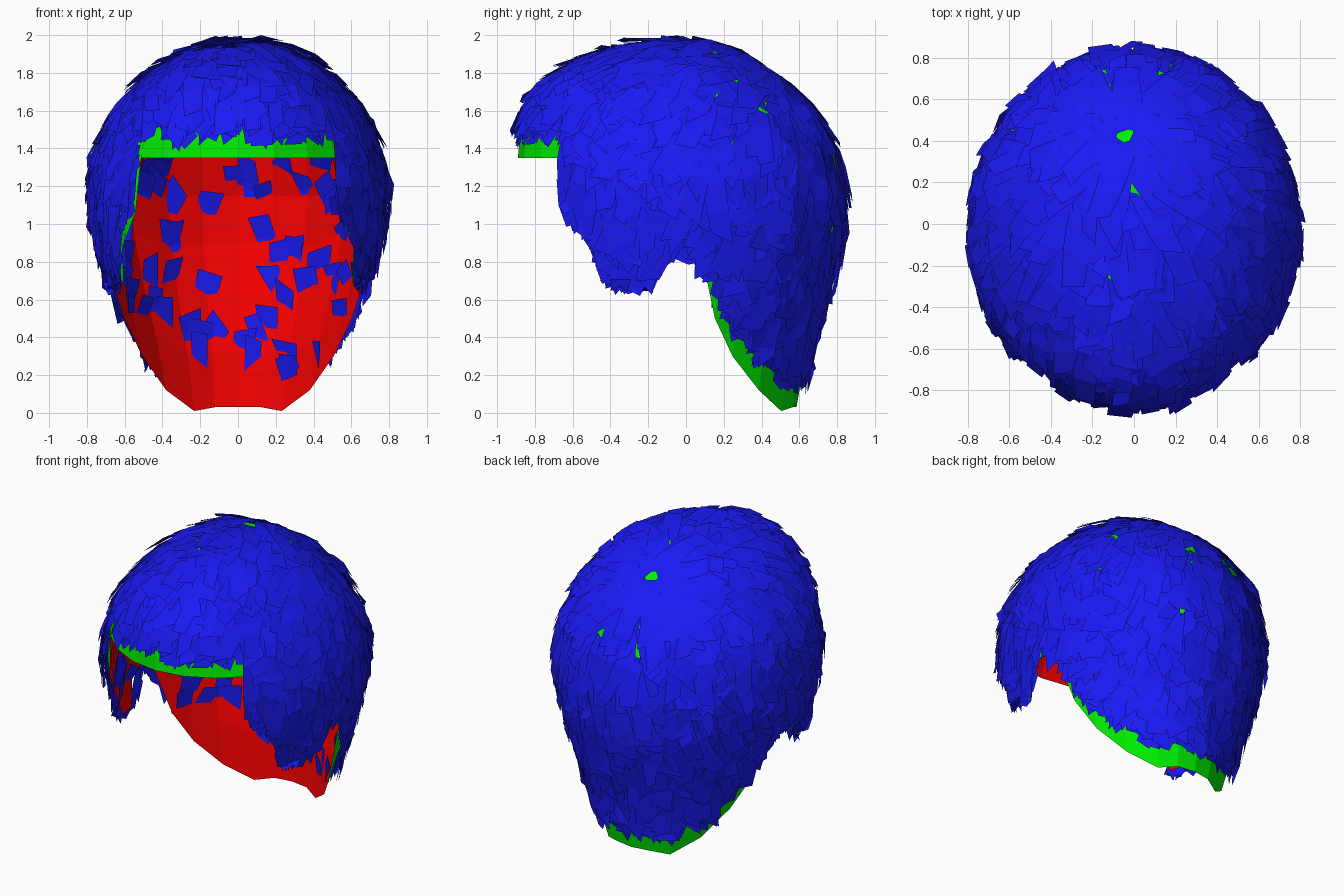
import bpy, math, random
from mathutils import Vector, Matrix
from mathutils.bvhtree import BVHTree

if "Cube" in bpy.data.objects:
    bpy.data.objects.remove(bpy.data.objects["Cube"])

random.seed(4)

# Head profile: z, half width, front depth, back depth
PROFILE = [(0, .46, .86, .58), (.3, .55, .86, .63), (.5, .62, .86, .68), (.75, .69, .86, .77),
           (1, .75, .87, .82), (1.2, .765, .89, .82), (1.4, .73, .89, .78), (1.6, .63, .85, .66),
           (1.7, .55, .78, .57), (1.8, .45, .66, .45), (1.87, .34, .5, .33), (1.93, .2, .3, .2),
           (1.95, 0, 0, 0)]
# Hem: angle from the front, height (fringe, temple, sideburn, ear arch, nape)
HEM = [(0, 1.35), (15, 1.35), (30, 1.35), (44, 1.35), (46, 1.06), (58, .88), (64, .69), (76, .67),
       (80, .82), (90, .88), (97, .78), (103, .5), (113, .3), (130, .12), (150, .01), (165, .03), (180, .03)]
TOP, ROWS = 1.95, 10
WHORL = Vector((-.05, .42, 1.8))


def interp(table, t):
    t = min(max(t, table[0][0]), table[-1][0])
    for a, b in zip(table, table[1:]):
        if t <= b[0]:
            k = (t - a[0]) / (b[0] - a[0])
            return [p + (q - p) * k for p, q in zip(a[1:], b[1:])]


def surface(deg, z, inset=0):
    w, f, b = (max(v - inset, 0) for v in interp(PROFILE, z))
    a = math.radians(deg)
    c = math.cos(a)
    return Vector((w * math.sin(a), -c * (f if c > 0 else b), z))


def head_angle(p):
    w, f, b = interp(PROFILE, p.z)
    d = f if p.y < 0 else b
    return math.degrees(math.atan2(abs(p.x) / max(w, .01), -p.y / max(d, .01)))


def make(name, verts, faces, color):
    me = bpy.data.meshes.new(name)
    me.from_pydata(verts, [], faces)
    mat = bpy.data.materials.new(name + "_color")
    mat.diffuse_color = color
    mat.use_nodes = True
    mat.node_tree.nodes["Principled BSDF"].inputs["Base Color"].default_value = mat.diffuse_color
    me.materials.append(mat)
    ob = bpy.data.objects.new(name, me)
    bpy.context.collection.objects.link(ob)
    return ob


def cap(name, inset, color, flip):
    angles = [a for a, _ in HEM] + [-a for a, _ in HEM[-2:0:-1]]
    n = len(angles)
    verts = [Vector((0, 0, TOP - inset))]
    for r in range(1, ROWS + 1):
        f = r / ROWS
        for a in angles:
            hem = interp(HEM, abs(a))[0]
            z = TOP - (TOP - hem) * (1 - math.cos(f * math.pi / 2))
            p = surface(a, z, inset if r < ROWS else 0)
            p.z -= inset * (1 - f)
            verts.append(p)
    faces = []
    for i in range(n):
        j = (i + 1) % n
        faces.append((0, 1 + i, 1 + j))
        for r in range(ROWS - 1):
            o = 1 + r * n
            faces.append((o + i, o + n + i, o + n + j, o + j))
    if flip:
        faces = [f[::-1] for f in faces]
    return make(name, verts, faces, color), verts, faces


# Scalp cap: outside and lining meet at the hem
outer, cv, cf = cap("cap_outside", 0, (0, .85, 0, 1), False)
cap("cap_lining", .02, (.9, 0, 0, 1), True)
tree = BVHTree.FromPolygons(cv, cf)


def snap(p):
    loc, n, _, _ = tree.find_nearest(p)
    return loc, (n if n.dot(loc - Vector((0, 0, .9))) > 0 else -n)


# Hair cards: short strips combed away from the whorl and down
hv, hf = [], []


def add_card(p, length, width, lift0, lift1, twist, steps=3):
    rows = []
    for s in range(steps + 1):
        p, n = snap(p)
        ang = head_angle(p)
        margin = .08 if ang < 45 else (.11 if ang > 100 else .0)
        if p.z < interp(HEM, ang)[0] + margin + random.uniform(-.03, .03):
            break
        away = p - WHORL
        away.z *= .5
        away = away.normalized() + Vector((0, 0, -1.3 if p.z < 1.6 else -.4))
        d = away - n * away.dot(n)
        if d.length < 1e-4:
            break
        d = Matrix.Rotation(twist, 3, n) @ d.normalized()
        k = s / steps
        side = n.cross(d) * width * (.5 - .12 * k)
        mid = p + n * (lift0 + (lift1 - lift0) * k)
        slant = d * random.uniform(-.04, .04)
        rows.append((mid - side - slant, mid + side + slant))
        p = p + d * length / steps
    if len(rows) < 2:
        return
    o = len(hv)
    for a, b in rows:
        hv.extend((a, b))
    for s in range(len(rows) - 1):
        i = o + 2 * s
        hf.append((i, i + 2, i + 3, i + 1))


areas = [f.area for f in outer.data.polygons]
for face in random.choices(cf, weights=areas, k=1500):
    u, v = random.random(), random.random()
    q = [cv[i] for i in face]
    a, b, c, d = q if len(q) == 4 else (q[0], q[1], q[2], q[0])
    root = a.lerp(b, u).lerp(d.lerp(c, u), v)
    dip = random.random() < .13
    add_card(root, random.uniform(.25, .45), random.uniform(.08, .16),
             -.05 if dip else random.uniform(.0, .025), random.uniform(.025, .065),
             random.gauss(0, .28))

# Crown cards fan out over the whorl
for i in range(24):
    a = i * math.tau / 24
    add_card(WHORL + Vector((math.cos(a), math.sin(a), 0)) * random.uniform(.02, .1),
             .4, .15, .02, .045, random.gauss(0, .2))

make("hair_cards", hv, hf, (.01, .01, .9, 1))
